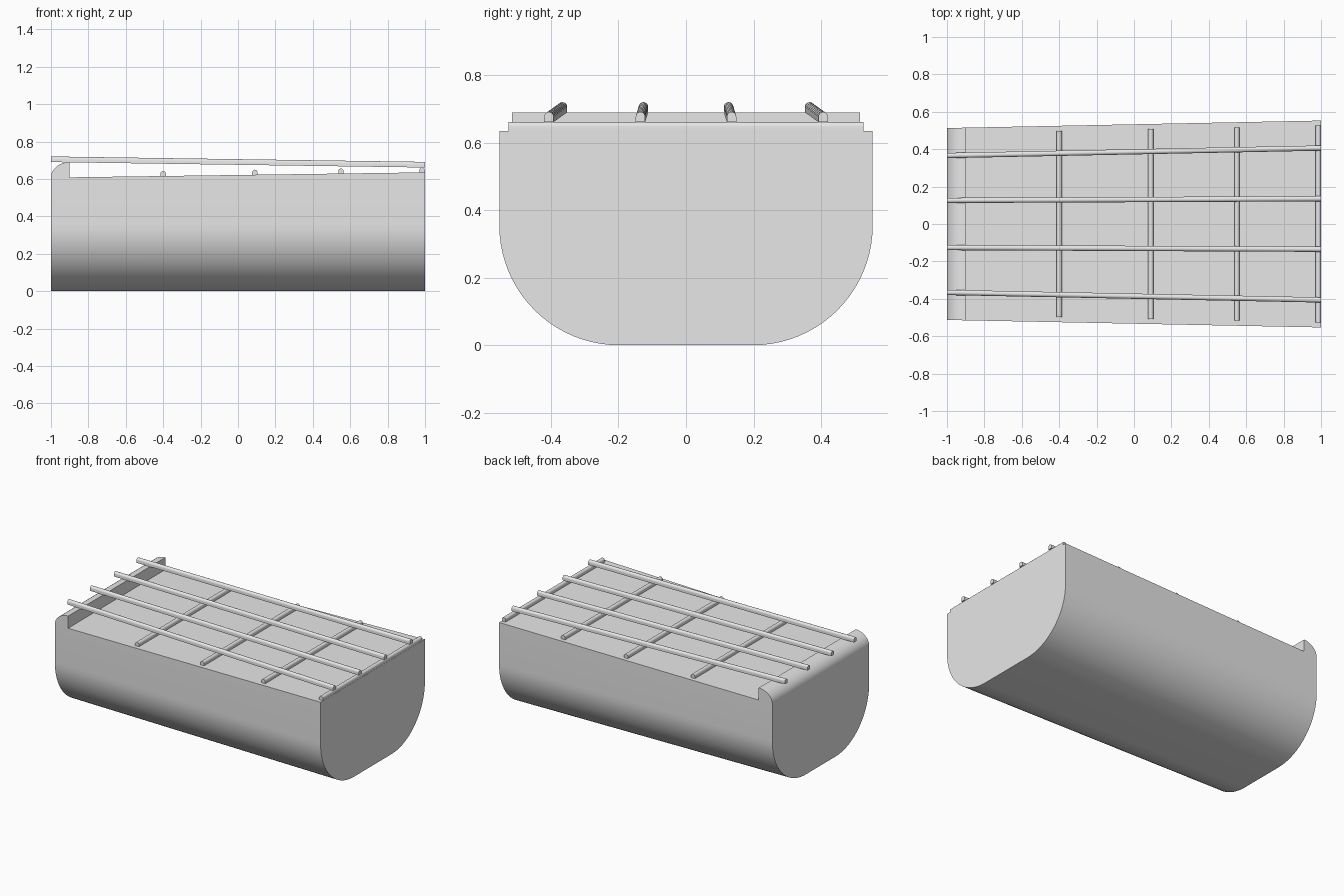
import bpy, bmesh, math
from mathutils import Vector

cube = bpy.data.objects.get("Cube")
if cube:
    bpy.data.objects.remove(cube)

grey = bpy.data.materials.new("light grey")
grey.use_nodes = True
grey.diffuse_color = (0.8, 0.8, 0.8, 1)
grey.node_tree.nodes["Principled BSDF"].inputs["Base Color"].default_value = (0.8, 0.8, 0.8, 1)


def loft(name, start, end):
    """Solid between two matching end outlines."""
    bm = bmesh.new()
    a = [bm.verts.new(p) for p in start]
    b = [bm.verts.new(p) for p in end]
    bm.faces.new(a)
    bm.faces.new(b[::-1])
    n = len(a)
    for i in range(n):
        j = (i + 1) % n
        bm.faces.new((a[i], b[i], b[j], a[j]))
    bmesh.ops.recalc_face_normals(bm, faces=bm.faces)
    mesh = bpy.data.meshes.new(name)
    bm.to_mesh(mesh)
    bm.free()
    mesh.materials.append(grey)
    obj = bpy.data.objects.new(name, mesh)
    bpy.context.collection.objects.link(obj)
    bpy.ops.object.select_all(action='DESELECT')
    obj.select_set(True)
    bpy.context.view_layer.objects.active = obj
    bpy.ops.object.shade_smooth_by_angle(angle=math.radians(30))
    return obj


# The body widens and rises slightly toward +x
def half_width(x):
    return 0.533 + 0.02 * x


def top_height(x):
    return 0.621 + 0.014 * x


def trough_outline(x, radius=0.355, steps=20):
    w, h = half_width(x), top_height(x)
    side = [(w, h)]
    for i in range(steps + 1):
        t = math.pi / 2 * i / steps
        side.append((w - radius + radius * math.cos(t), radius - radius * math.sin(t)))
    return [(x, y, z) for y, z in side] + [(x, -y, z) for y, z in reversed(side)]


loft("body", trough_outline(-1), trough_outline(1))


# Rounded lip across the narrow end
def lip_outline(sign, steps=12):
    pts = [(-0.9, 0.69), (-0.9, top_height(-0.9)), (-1, top_height(-1))]
    for i in range(1, steps):
        t = math.pi / 2 * i / steps
        pts.append((-0.9 - 0.1 * math.cos(t), 0.607 + 0.083 * math.sin(t)))
    return [(x, sign * half_width(x), z) for x, z in pts]


loft("end_lip", lip_outline(-1), lip_outline(1))


# Bars with an upright arch section, flat underneath
def arch_bar(name, p, q, radius=0.014, wall=0.016, steps=10):
    p, q = Vector(p), Vector(q)
    across = Vector((0, 1, 0)) if abs(q.x - p.x) > abs(q.y - p.y) else Vector((1, 0, 0))
    section = [(-radius, 0), (radius, 0)]
    for i in range(steps + 1):
        t = math.pi * i / steps
        section.append((radius * math.cos(t), wall + radius * math.sin(t)))
    ends = [[e + across * u + Vector((0, 0, v)) for u, v in section] for e in (p, q)]
    return loft(name, *ends)


for i, x in enumerate((-0.4, 0.09, 0.55, 0.985)):
    z, w = top_height(x) - 0.003, half_width(x) - 0.027
    arch_bar(f"cross_bar_{i + 1}", (x, -w, z), (x, w, z))

for label, near, far in (("outer", 0.366, 0.406), ("inner", 0.126, 0.135)):
    for side, s in (("front", -1), ("back", 1)):
        arch_bar(f"{label}_{side}_rod", (-1, s * near, 0.69), (1, s * far, 0.661))
